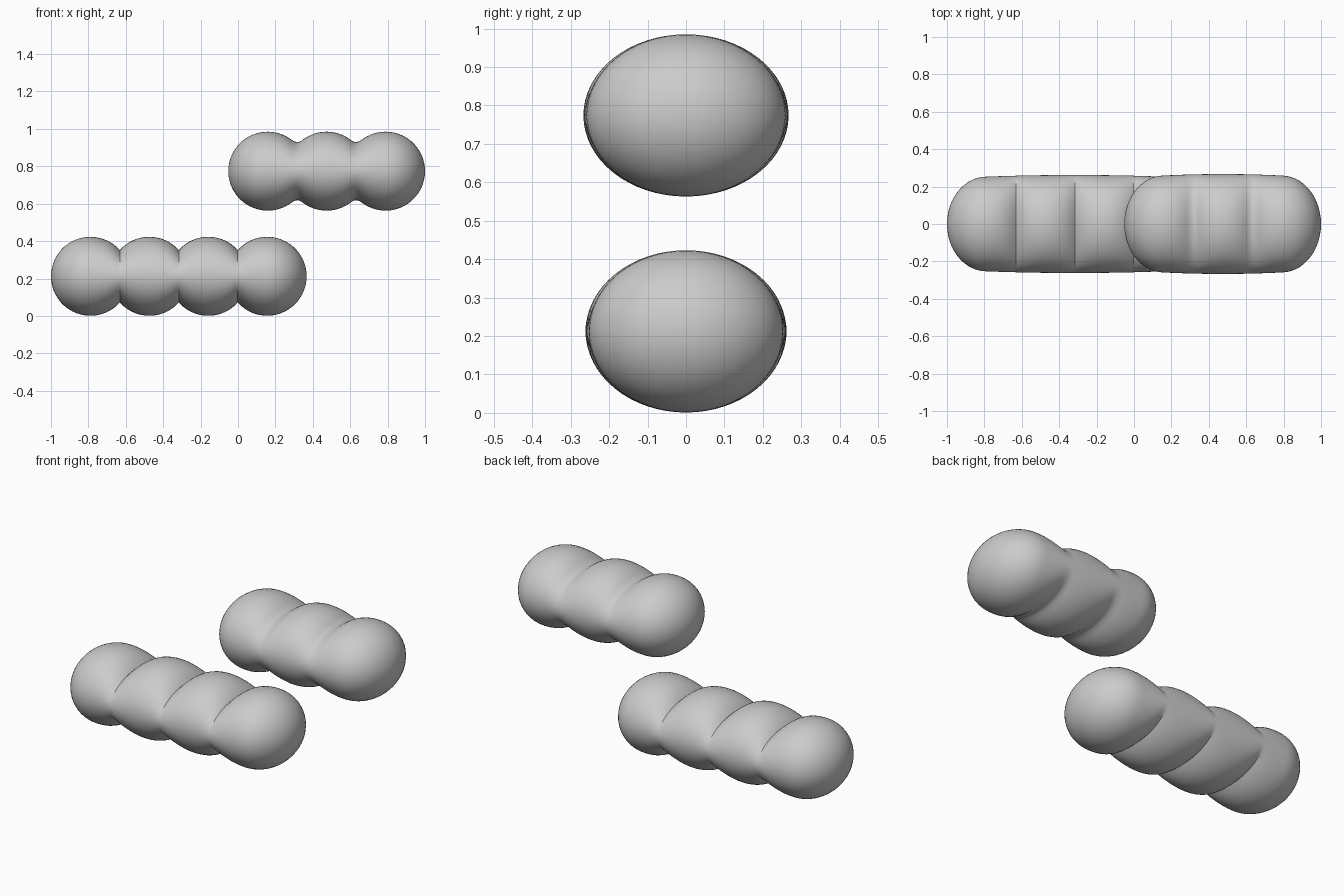
import bpy, bmesh
from math import sqrt, acos, cos, sin, pi

if "Cube" in bpy.data.objects:
    bpy.data.objects.remove(bpy.data.objects["Cube"])

R = 0.211      # lobe radius seen from the front
PITCH = 0.315  # spacing of lobes
SEG = 64       # points around each cross-section
STEPS = 20     # rings per lobe


def arc(d):
    return sqrt(max(R * R - d * d, 0.0))


def lobed_body(name, first, count, z, end_w, bulge, blend):
    """Loft ellipses whose height is scalloped and whose width stays smooth."""
    centres = [first + PITCH * i for i in range(count)]
    last = centres[-1]
    mid, half = (first + last) / 2, (last - first) / 2

    def height(x):
        a, b = sorted((arc(x - c) for c in centres), reverse=True)[:2]
        extra = max(blend - (a - b), 0) ** 2 / (4 * blend) if blend and b > 0 else 0
        return a + extra

    def width(x):
        w = end_w + bulge * max(1 - ((x - mid) / half) ** 2, 0)
        over = max(first - x, x - last, 0)
        return w * arc(over) / R

    # ring positions, evenly spaced along each lobe's arc
    xs = []
    for i, c in enumerate(centres):
        lo = pi if i == 0 else acos(-PITCH / 2 / R)
        hi = 0 if i == count - 1 else acos(PITCH / 2 / R)
        xs += [c + R * cos(lo + (hi - lo) * k / STEPS)
               for k in range(0 if i == 0 else 1, STEPS + 1)]

    bm = bmesh.new()
    tip_a = bm.verts.new((xs[0], 0, z))
    tip_b = bm.verts.new((xs[-1], 0, z))
    rings = []
    for x in xs[1:-1]:
        w, h = width(x), height(x)
        rings.append([bm.verts.new((x, w * cos(2 * pi * k / SEG),
                                    z + h * sin(2 * pi * k / SEG)))
                      for k in range(SEG)])
    for a, b in zip(rings, rings[1:]):
        for k in range(SEG):
            n = (k + 1) % SEG
            bm.faces.new((a[k], a[n], b[n], b[k]))
    for k in range(SEG):
        n = (k + 1) % SEG
        bm.faces.new((tip_a, rings[0][n], rings[0][k]))
        bm.faces.new((tip_b, rings[-1][k], rings[-1][n]))
    bmesh.ops.recalc_face_normals(bm, faces=bm.faces)

    mesh = bpy.data.meshes.new(name)
    bm.to_mesh(mesh)
    bm.free()
    obj = bpy.data.objects.new(name, mesh)
    bpy.context.collection.objects.link(obj)
    bpy.ops.object.select_all(action='DESELECT')
    obj.select_set(True)
    bpy.context.view_layer.objects.active = obj
    bpy.ops.object.shade_smooth_by_angle(angle=0.7)


# long lower body with crisp creases, short upper body with soft valleys
lobed_body("lower_cloud", -0.789, 4, 0.212, 0.253, 0.009, 0)
lobed_body("upper_cloud", 0.159, 3, 0.774, 0.259, 0.008, 0.06)
